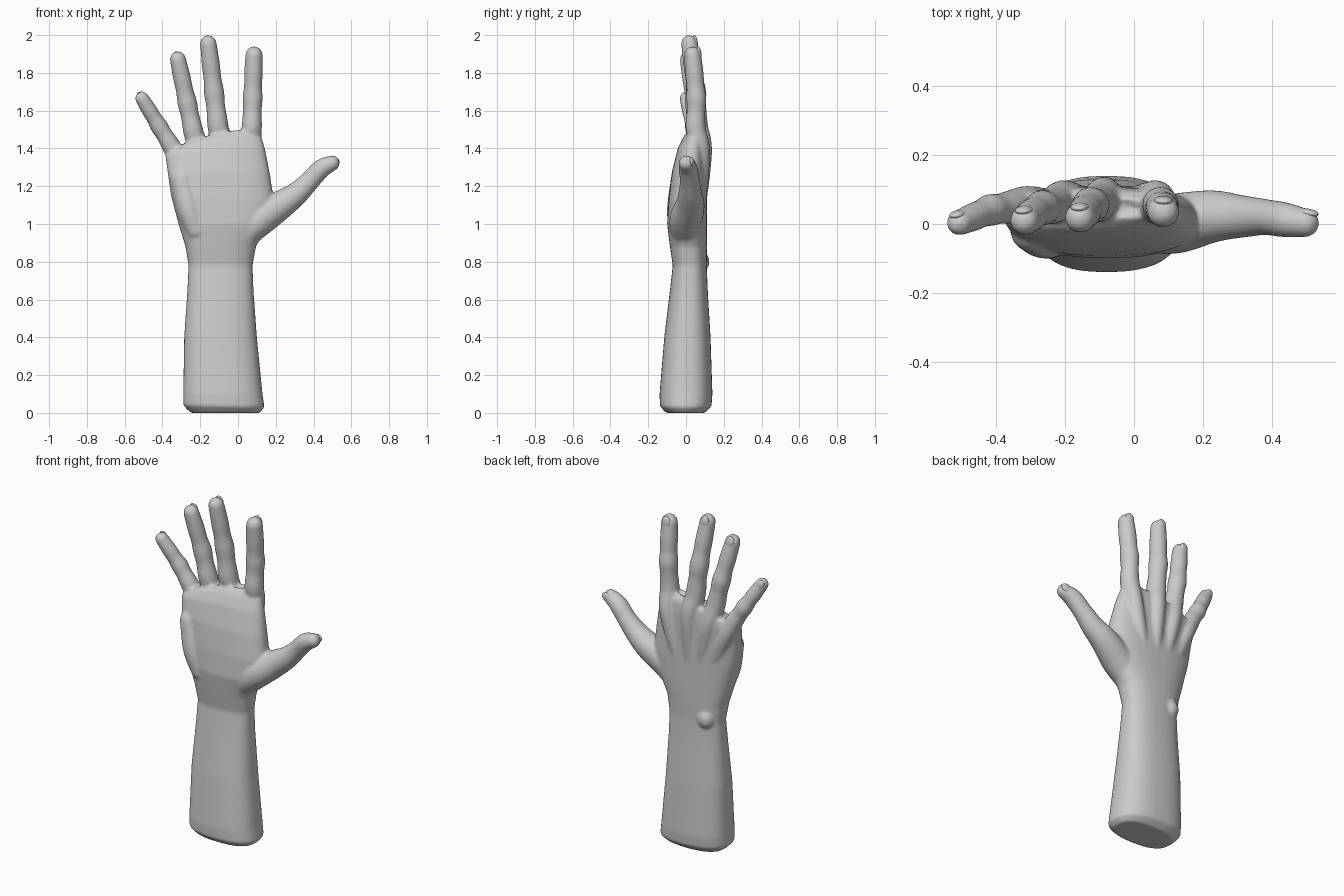
import bpy, bmesh, math
from mathutils import Vector, Matrix

if "Cube" in bpy.data.objects:
    bpy.data.objects.remove(bpy.data.objects["Cube"])

skin = bpy.data.materials.new("plain light grey")
skin.diffuse_color = (0.6, 0.6, 0.6, 1)
skin.use_nodes = True
skin.node_tree.nodes["Principled BSDF"].inputs["Base Color"].default_value = skin.diffuse_color


def loft(bm, rings):
    """Skin a list of equal point rings into a closed solid."""
    vs = [[bm.verts.new(p) for p in r] for r in rings]
    n = len(vs[0])
    for a, b in zip(vs, vs[1:]):
        for i in range(n):
            j = (i + 1) % n
            bm.faces.new((a[i], a[j], b[j], b[i]))
    bm.faces.new(vs[0][::-1])
    bm.faces.new(vs[-1])


def catmull(pts, steps=5):
    """Smooth a list of (x, y, z, radius) points."""
    p = [Vector(q) for q in pts]
    p = [2 * p[0] - p[1]] + p + [2 * p[-1] - p[-2]]
    out = []
    for a, b, c, d in zip(p, p[1:], p[2:], p[3:]):
        for k in range(steps):
            t = k / steps
            out.append(0.5 * (2 * b + (c - a) * t + (2 * a - 5 * b + 4 * c - d) * t * t
                              + (3 * b - a - 3 * c + d) * t ** 3))
    return out + [p[-2]]


def tube(bm, pts, n=20):
    """Round-tipped tube along a path; returns the tip point, direction and radius."""
    s = catmull(pts)
    rings = []

    def ring(c, d, r):
        u = Vector((0, 1, 0)).cross(d).normalized()
        v = d.cross(u)
        rings.append([c + r * (math.cos(6.28319 * i / n) * u + math.sin(6.28319 * i / n) * v)
                      for i in range(n)])

    for i, q in enumerate(s):
        d = (s[min(i + 1, len(s) - 1)] - s[max(i - 1, 0)]).to_3d().normalized()
        ring(q.to_3d(), d, q[3])
    tip, r = s[-1].to_3d(), s[-1][3]
    for k in range(1, 6):
        a = math.radians(17 * k)
        ring(tip + d * r * math.sin(a), d, r * math.cos(a))
    loft(bm, rings)
    return tip, d, r


def ellipsoid(bm, centre, size, rot=Matrix.Identity(4)):
    m = Matrix.Translation(centre) @ rot @ Matrix.Diagonal((*size, 1))
    bmesh.ops.create_uvsphere(bm, u_segments=20, v_segments=12, radius=1, matrix=m)


def make_object(name, bm):
    bmesh.ops.recalc_face_normals(bm, faces=bm.faces)
    for f in bm.faces:
        f.smooth = True
    me = bpy.data.meshes.new(name)
    bm.to_mesh(me)
    bm.free()
    me.materials.append(skin)
    ob = bpy.data.objects.new(name, me)
    bpy.context.collection.objects.link(ob)
    return ob


bm = bmesh.new()

# Forearm and palm: x left, x right, z left, z right, y front, y back, top arch
sections = [
    (-.25, .115, 0, 0, -.105, .10, 0),
    (-.29, .14, .04, .03, -.138, .135, 0),
    (-.29, .13, .10, .10, -.14, .14, 0),
    (-.285, .10, .40, .40, -.115, .13, 0),
    (-.268, .082, .65, .65, -.085, .115, 0),
    (-.262, .077, .78, .78, -.07, .11, 0),
    (-.278, .095, .88, .88, -.085, .112, 0),
    (-.315, .16, 1.0, 1.0, -.10, .112, 0),
    (-.355, .19, 1.15, 1.12, -.092, .11, 0),
    (-.372, .17, 1.27, 1.26, -.075, .108, .01),
    (-.385, .145, 1.36, 1.39, -.045, .108, .02),
    (-.37, .125, 1.39, 1.46, -.015, .10, .03),
    (-.33, .10, 1.405, 1.50, .015, .075, .03),
]
rings = []
for xl, xr, zl, zr, yf, yb, arch in sections:
    ring = []
    for i in range(40):
        a = math.tau * i / 40
        c, s = [math.copysign(abs(w) ** 0.8, w) for w in (math.cos(a), math.sin(a))]
        t = (c + 1) / 2
        ring.append((xl + (xr - xl) * t, (yf + yb) / 2 + (yb - yf) / 2 * s,
                     zl + (zr - zl) * t + arch * (1 - c * c)))
    rings.append(ring)
loft(bm, rings)

# Fingers: wrist end, knuckle, base, tip centre, base radius, tip radius
fingers = [
    ((-.17, .05, 1.0), (-.30, .065, 1.30), (-.352, .05, 1.41), (-.508, .003, 1.665), .05, .037),
    ((-.13, .06, 1.0), (-.20, .082, 1.34), (-.233, .055, 1.475), (-.318, .01, 1.872), .054, .043),
    ((-.08, .06, 1.0), (-.085, .092, 1.37), (-.105, .062, 1.51), (-.157, .018, 1.956), .056, .044),
    ((-.03, .06, 1.0), (.06, .082, 1.36), (.072, .052, 1.50), (.085, .035, 1.895), .054, .046),
]
tips = []
for wrist, knuckle, base, tip, r0, r1 in fingers:
    b, e = Vector(base), Vector(tip)
    path = [(*wrist, .035), (*knuckle, .046), (*base, r0)]
    for t, k, bow in ((.25, .95, .006), (.42, 1.06, .01), (.58, .97, .008), (.75, 1.03, .005)):
        q = b.lerp(e, t)
        path.append((q.x, q.y + bow, q.z, (r0 + (r1 - r0) * t) * k))
    path.append((*tip, r1))
    tips.append(tube(bm, path))

# Thumb with its fleshy mound
tips.append(tube(bm, [(.0, .0, .92, .075), (.11, .0, 1.02, .088), (.225, .022, 1.10, .077),
                      (.31, .022, 1.16, .063), (.38, .02, 1.228, .053),
                      (.44, .012, 1.292, .051), (.497, .003, 1.322, .042)]))

# Heel of the palm and wrist bone
tube(bm, [(-.21, -.03, .95, .06), (-.26, -.035, 1.08, .066), (-.30, -.02, 1.24, .06)])
ellipsoid(bm, (-.19, .075, .80), (.05, .05, .06))

hand = make_object("hand_and_forearm", bm)
rm = hand.modifiers.new("fuse", 'REMESH')
rm.mode = 'VOXEL'
rm.voxel_size = 0.009
rm.use_smooth_shade = True
sm = hand.modifiers.new("soften", 'SMOOTH')
sm.factor = 0.5
sm.iterations = 7

# Fingernails on the back of each tip
bm = bmesh.new()
for tip, d, r in tips:
    u = Vector((0, 1, 0)).cross(d).normalized()
    v = u.cross(d)
    v = v if v.y > 0 else -v
    rot = Matrix((u, v, d)).transposed().to_4x4()
    ellipsoid(bm, tip + v * r * .72 + d * r * .1, (r * .6, r * .3, r * .8), rot)
make_object("fingernails", bm)
